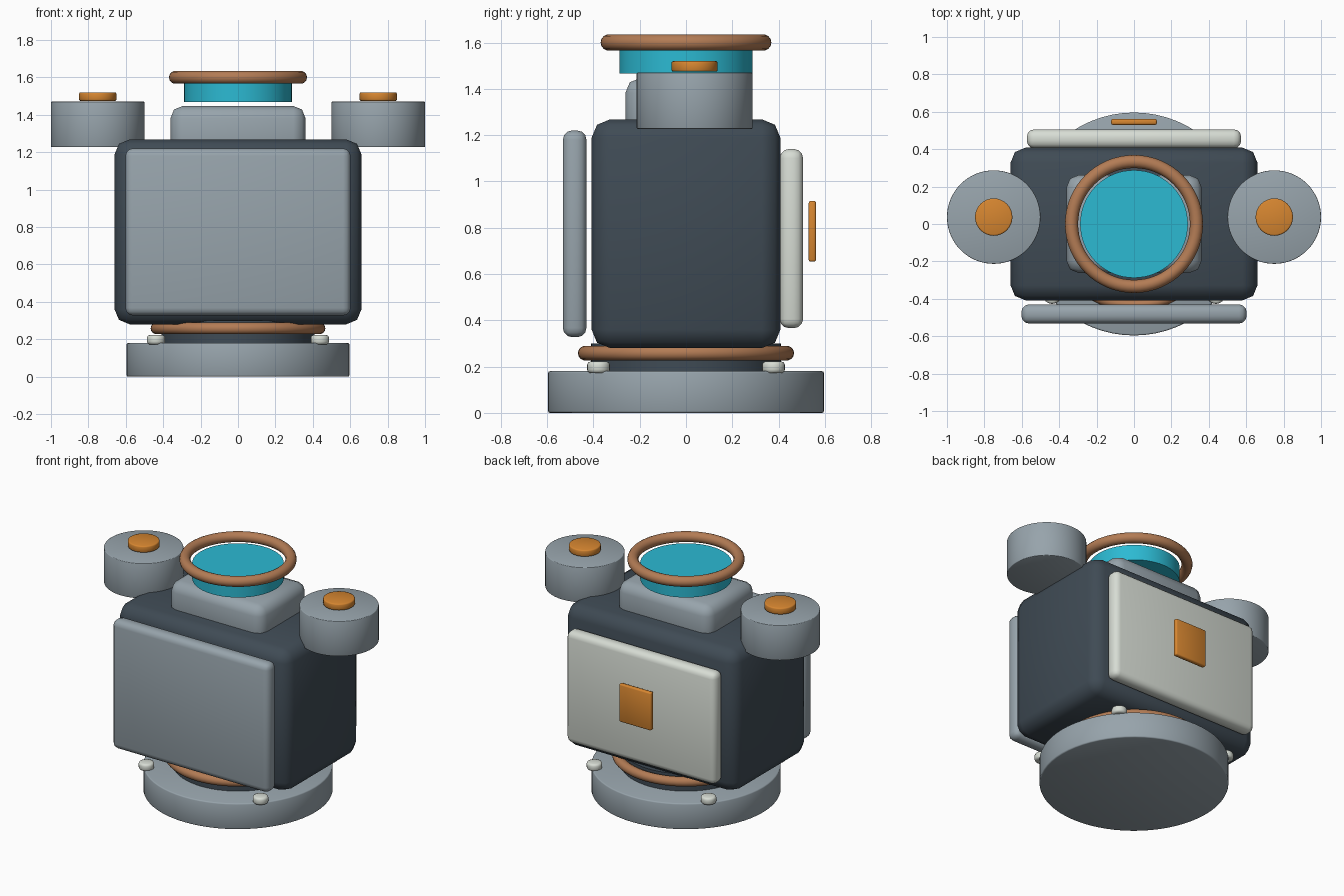
import bpy
import bmesh
import math
from mathutils import Matrix

if "Cube" in bpy.data.objects:
    bpy.data.objects.remove(bpy.data.objects["Cube"], do_unlink=True)


def material(name, rgb):
    mat = bpy.data.materials.new(name)
    mat.use_nodes = True
    mat.diffuse_color = (*rgb, 1)
    mat.node_tree.nodes["Principled BSDF"].inputs["Base Color"].default_value = (*rgb, 1)
    return mat


STEEL = material("steel grey", (0.31, 0.37, 0.41))
DARK = material("dark slate", (0.05, 0.07, 0.09))
COPPER = material("copper", (0.45, 0.2, 0.09))
ORANGE = material("orange", (0.68, 0.24, 0.03))
CYAN = material("cyan glass", (0.025, 0.49, 0.65))
WHITE = material("off white", (0.68, 0.72, 0.66))


def finish(obj, mat):
    obj.data.materials.append(mat)
    bpy.ops.object.select_all(action="DESELECT")
    obj.select_set(True)
    bpy.context.view_layer.objects.active = obj
    bpy.ops.object.shade_smooth_by_angle(angle=math.radians(50))
    return obj


def from_bmesh(name, bm, mat, bevel, segments, sharp_only):
    if bevel:
        edges = [e for e in bm.edges if not sharp_only or e.calc_face_angle() > 1]
        bmesh.ops.bevel(bm, geom=edges, offset=bevel, segments=segments,
                        profile=0.5, affect="EDGES")
    mesh = bpy.data.meshes.new(name)
    bm.to_mesh(mesh)
    bm.free()
    obj = bpy.data.objects.new(name, mesh)
    bpy.context.collection.objects.link(obj)
    return finish(obj, mat)


def box(name, mat, low, high, bevel, segments=2):
    bm = bmesh.new()
    size = [b - a for a, b in zip(low, high)]
    middle = [(a + b) / 2 for a, b in zip(low, high)]
    bmesh.ops.create_cube(bm, size=1,
                          matrix=Matrix.Translation(middle) @ Matrix.Diagonal((*size, 1)))
    return from_bmesh(name, bm, mat, bevel, segments, False)


def disc(name, mat, x, y, radius, bottom, top, bevel=0.0, sides=64):
    bm = bmesh.new()
    bmesh.ops.create_cone(bm, cap_ends=True, segments=sides, radius1=radius, radius2=radius,
                          depth=top - bottom,
                          matrix=Matrix.Translation((x, y, (bottom + top) / 2)))
    return from_bmesh(name, bm, mat, bevel, 2, True)


def ring(name, mat, z, major, minor):
    bpy.ops.mesh.primitive_torus_add(location=(0, 0, z), major_radius=major, minor_radius=minor,
                                     major_segments=64, minor_segments=14)
    obj = bpy.context.object
    obj.name = name
    return finish(obj, mat)


# Pedestal, swivel collar and its ring
disc("base", STEEL, 0, 0, 0.596, 0, 0.18, 0.008)
disc("swivel_collar", DARK, 0, 0, 0.41, 0.17, 0.3)
ring("swivel_ring", COPPER, 0.258, 0.435, 0.032)

# Bolts near the rim of the pedestal
for end, sy in (("front", -1), ("back", 1)):
    for side, sx in (("right", -1), ("left", 1)):
        disc(f"{end}_{side}_bolt", WHITE, sx * 0.438, sy * 0.378, 0.049, 0.172, 0.222, 0.014, 24)

# Body with floating front and back panels
box("body", DARK, (-0.66, -0.408, 0.28), (0.66, 0.408, 1.268), 0.08)
box("front_panel", STEEL, (-0.602, -0.532, 0.327), (0.602, -0.43, 1.22), 0.04, 3)
box("back_panel", WHITE, (-0.573, 0.405, 0.366), (0.573, 0.506, 1.14), 0.04, 3)
box("back_button", ORANGE, (-0.122, 0.53, 0.653), (0.122, 0.562, 0.916), 0.009)

# Neck, lens and rim
box("neck", STEEL, (-0.361, -0.262, 1.13), (0.361, 0.262, 1.447), 0.065)
disc("lens", CYAN, 0, 0, 0.288, 1.467, 1.575)
ring("lens_rim", COPPER, 1.6, 0.334, 0.035)

# Shoulder pods with caps
for side, sx in (("right", -1), ("left", 1)):
    disc(f"{side}_pod", STEEL, sx * 0.75, 0.037, 0.25, 1.227, 1.47, 0.004)
    disc(f"{side}_pod_cap", ORANGE, sx * 0.75, 0.037, 0.1, 1.474, 1.52, 0.008, 32)
